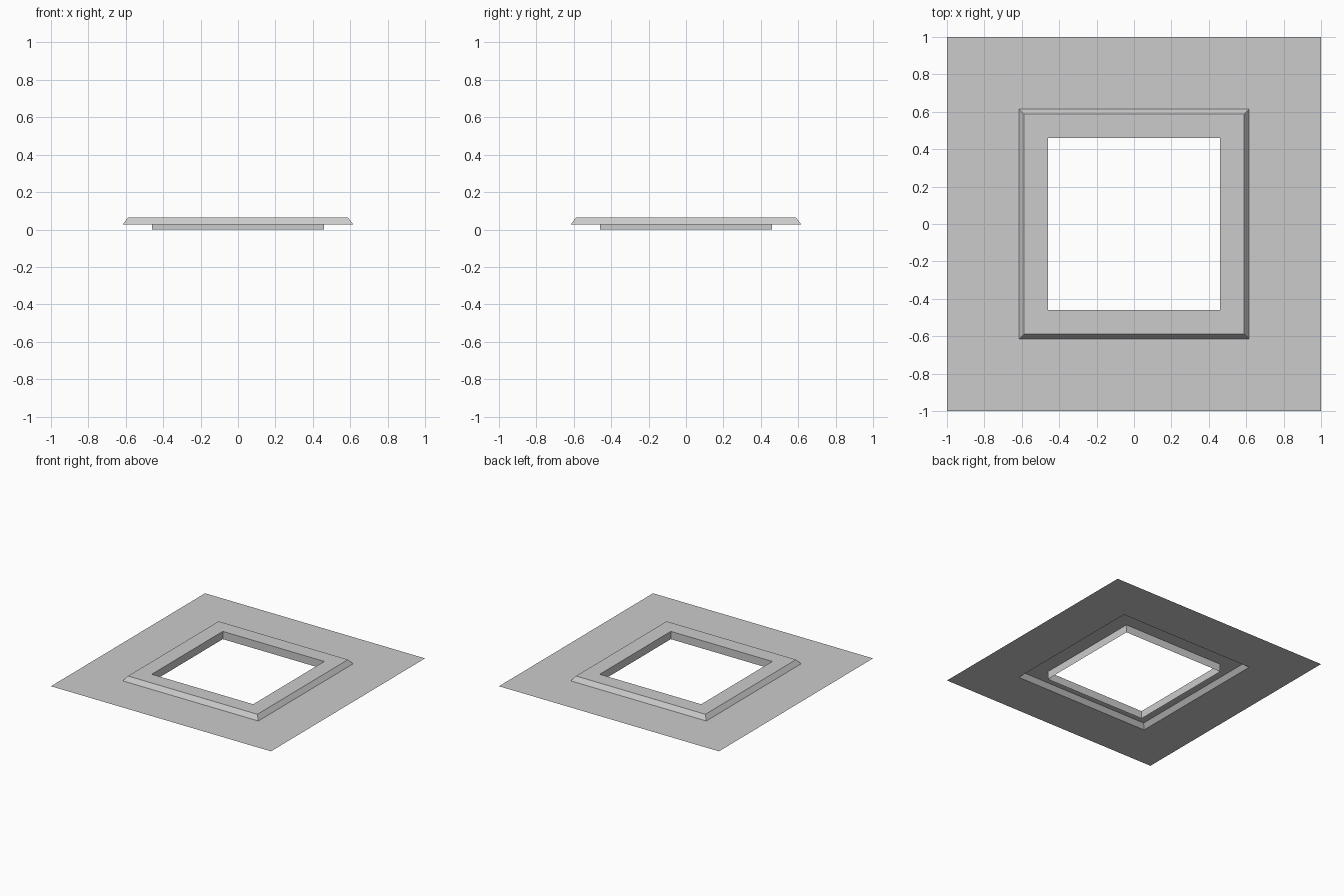
import bpy
import bmesh

if "Cube" in bpy.data.objects:
    bpy.data.objects.remove(bpy.data.objects["Cube"])

# One neutral sheet colour
grey = bpy.data.materials.new("light grey")
grey.diffuse_color = (0.6, 0.6, 0.6, 1.0)
grey.use_nodes = True
grey.node_tree.nodes["Principled BSDF"].inputs["Base Color"].default_value = grey.diffuse_color

# Square rings as (half width, height): flange edge, curb foot, curb top, collar top, collar bottom
PROFILE = [(1.0, 0.027), (0.616, 0.027), (0.588, 0.064), (0.461, 0.064), (0.461, 0.0)]
CORNERS = [(-1, -1), (1, -1), (1, 1), (-1, 1)]


def square_sheet(name, profile):
    """Thin open sheet joining successive square rings."""
    bm = bmesh.new()
    rings = [[bm.verts.new((sx * r, sy * r, z)) for sx, sy in CORNERS] for r, z in profile]
    for outer, inner in zip(rings, rings[1:]):
        for i in range(4):
            j = (i + 1) % 4
            bm.faces.new((outer[i], outer[j], inner[j], inner[i]))
    mesh = bpy.data.meshes.new(name)
    bm.to_mesh(mesh)
    bm.free()
    mesh.materials.append(grey)
    obj = bpy.data.objects.new(name, mesh)
    bpy.context.collection.objects.link(obj)
    return obj


# Flat outer flange, raised sloped curb, and collar dropping through the opening
square_sheet("flange", PROFILE[:2])
square_sheet("raised_curb", PROFILE[1:4])
square_sheet("opening_collar", PROFILE[3:])
